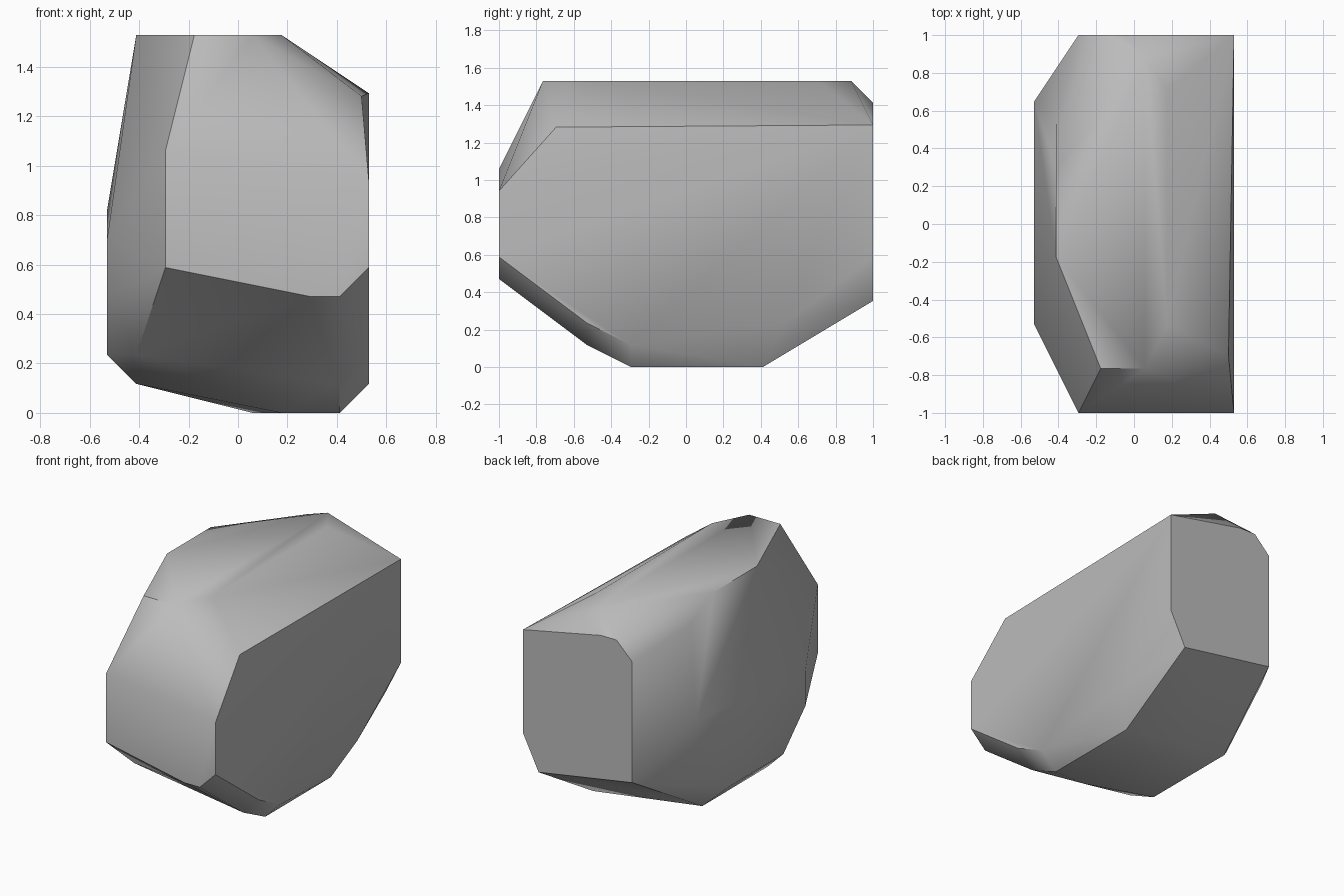
import bpy
import bmesh
import math
from mathutils import Vector

# Remove the default cube
default_cube = bpy.data.objects.get("Cube")
if default_cube:
    bpy.data.objects.remove(default_cube, do_unlink=True)

# All corners sit on a regular grid, so the boulder is laid out in grid steps
STEP = 2 / 17
HALF_WIDTH = 4.5
HALF_DEPTH = 8.5


def grid_point(across, back, up):
    """Turn grid steps into a position centred in x and y, standing on z = 0."""
    return Vector((across - HALF_WIDTH, back - HALF_DEPTH, up)) * STEP


def make_material(name, colour):
    material = bpy.data.materials.new(name)
    material.use_nodes = True
    material.diffuse_color = colour
    shader = material.node_tree.nodes["Principled BSDF"]
    shader.inputs["Base Color"].default_value = colour
    shader.inputs["Roughness"].default_value = 0.9
    return material


# Upright slices from the model's right to its left: corners as (back, up)
slices = {
    0: [(4, 4), (4, 6), (6, 2), (11, 2), (14, 5), (14, 7)],
    1: [(4, 2), (6, 1), (12, 1), (7, 13), (11, 13), (13, 12)],
    2: [(0, 5), (0, 9), (17, 11), (17, 4)],
    3: [(2, 13), (17, 12)],
    4: [(17, 12)],
    5: [(11, 0), (2, 13), (16, 13)],
    6: [(6, 0), (4, 13), (14.5, 13)],
    7: [(0, 4)],
    8: [(0, 4), (4, 1), (6, 0), (12, 0), (17, 3)],
    8.75: [(2.6, 10.9)],
    9: [(0, 5), (0, 8), (17, 11), (17, 5), (13, 2), (6, 1), (4, 2)],
}

# Boulder: the convex skin around every slice
bm = bmesh.new()
for across, corners in slices.items():
    for back, up in corners:
        bm.verts.new(grid_point(across, back, up))
hull = bmesh.ops.convex_hull(bm, input=bm.verts, use_existing_faces=False)
loose = [v for v in bm.verts if not v.link_faces]
bmesh.ops.delete(bm, geom=loose, context='VERTS')

# Merge the flat areas into single facets
bmesh.ops.dissolve_limit(bm, angle_limit=math.radians(1),
                         verts=bm.verts[:], edges=bm.edges[:])
bmesh.ops.recalc_face_normals(bm, faces=bm.faces[:])

mesh = bpy.data.meshes.new("boulder")
bm.to_mesh(mesh)
bm.free()
mesh.materials.append(make_material("stone grey", (0.5, 0.5, 0.5, 1)))

boulder = bpy.data.objects.new("boulder", mesh)
bpy.context.collection.objects.link(boulder)

# Soft shading over gentle bends, crisp main edges
bpy.ops.object.select_all(action='DESELECT')
boulder.select_set(True)
bpy.context.view_layer.objects.active = boulder
bpy.ops.object.shade_smooth_by_angle(angle=math.radians(40))
